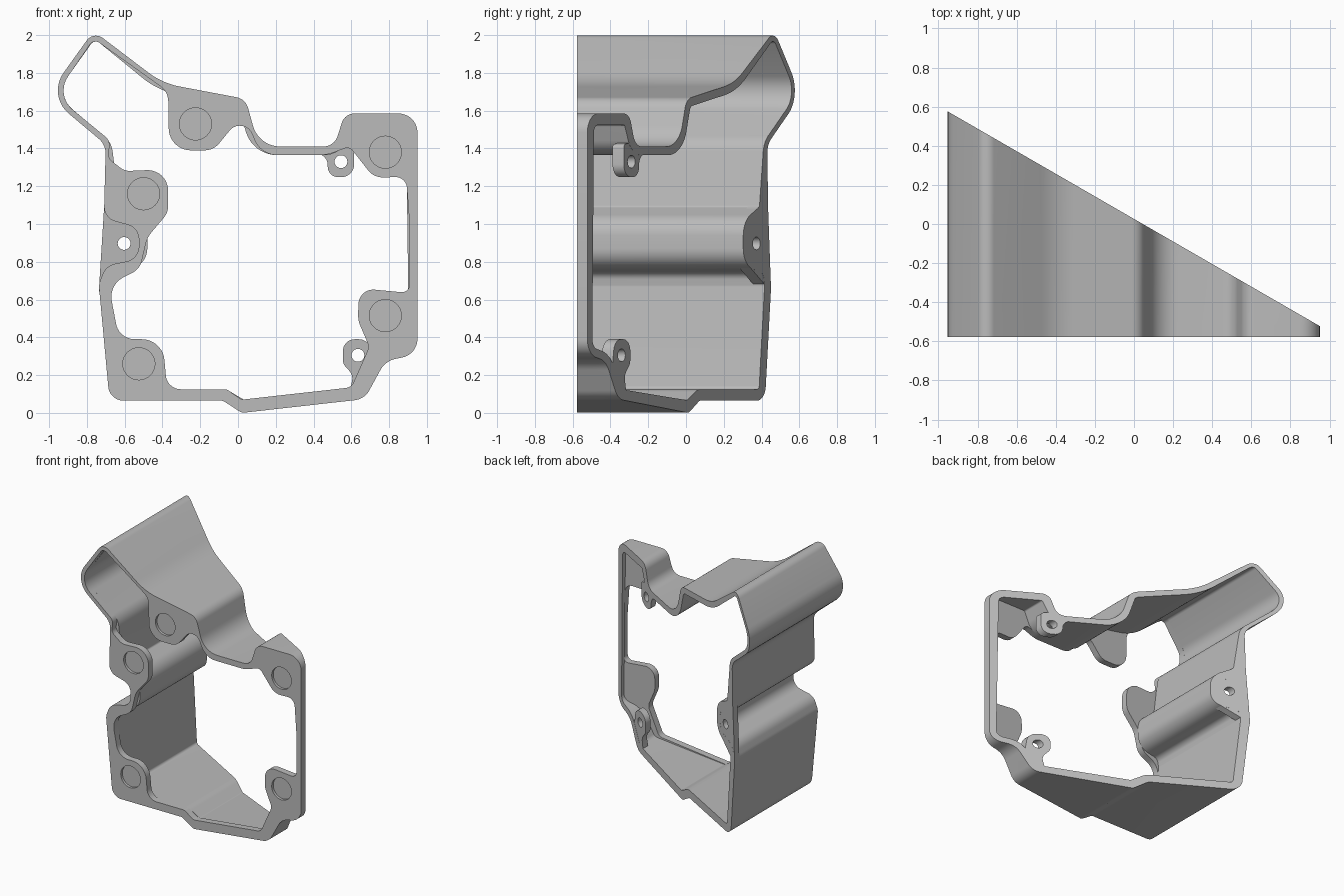
import bpy, bmesh
from math import atan2, tan, pi, cos, sin
from mathutils import Vector, Matrix

if "Cube" in bpy.data.objects:
    bpy.data.objects.remove(bpy.data.objects["Cube"])

FRONT, FLANGE_BACK, TAB_THICK = -0.577, -0.525, 0.06

grey = bpy.data.materials.new("light_grey")
grey.use_nodes = True
grey.diffuse_color = (0.5, 0.5, 0.5, 1)
grey.node_tree.nodes["Principled BSDF"].inputs["Base Color"].default_value = (0.5, 0.5, 0.5, 1)


def slant(x):
    """Depth of the sloping rear plane."""
    return 0.026 - 0.577 * x


def turn_angle(d, e):
    return atan2(d.x * e.y - d.y * e.x, d.dot(e))


def corners(pts):
    """Yield each corner with its unit edge directions and its reach."""
    v = [Vector(p[:2]) for p in pts]
    for i, p in enumerate(v):
        d, e = p - v[i - 1], v[(i + 1) % len(v)] - p
        yield p, d.normalized(), e.normalized(), 0.49 * min(d.length, e.length)


def rounded(pts, steps=10):
    """Polygon of (x, z, radius) corners with true arc fillets."""
    out = []
    for (p, d, e, reach), q in zip(corners(pts), pts):
        turn = turn_angle(d, e)
        if q[2] <= 0 or abs(turn) < 0.02:
            out.append(p)
            continue
        half = tan(abs(turn) / 2)
        length = min(q[2] * half, reach)
        side = 1 if turn > 0 else -1
        start = p - d * length
        centre = start + Vector((-d.y, d.x)) * side * length / half
        out += [centre + Matrix.Rotation(turn * k / steps, 2) @ (start - centre)
                for k in range(steps + 1)]
    return out


def inset(pts):
    """Offset a clockwise polygon inward by each corner's wall thickness."""
    out = []
    for (p, d, e, _), (_, _, r, t) in zip(corners(pts), pts):
        n, m = Vector((d.y, -d.x)), Vector((e.y, -e.x))
        q = p + (n + m) * t / (1 + n.dot(m))
        grow = t if turn_angle(d, e) > 0 else -t
        out.append((q.x, q.y, max(r + grow, 0.015)))
    return out


def circle(x, z, r, n=40):
    return [Vector((x + r * cos(2 * pi * k / n), z + r * sin(2 * pi * k / n))) for k in range(n)]


def prism(name, loops, front, back):
    """Fill the loops (later ones are holes) and extrude between two depth rules."""
    curve = bpy.data.curves.new(name, 'CURVE')
    curve.dimensions, curve.fill_mode, curve.extrude = '2D', 'BOTH', 1
    for loop in loops:
        s = curve.splines.new('POLY')
        s.points.add(len(loop) - 1)
        for pt, co in zip(s.points, loop):
            pt.co = (co.x, co.y, 0, 1)
        s.use_cyclic_u = True
    temp = bpy.data.objects.new(name + "_outline", curve)
    bpy.context.collection.objects.link(temp)
    deps = bpy.context.evaluated_depsgraph_get()
    mesh = bpy.data.meshes.new_from_object(temp.evaluated_get(deps))
    bpy.data.objects.remove(temp)
    bm = bmesh.new()
    bm.from_mesh(mesh)
    bmesh.ops.remove_doubles(bm, verts=bm.verts, dist=0.0002)
    for v in bm.verts:
        x, z, end = v.co
        v.co = (x, front(x) if end > 0 else back(x), z)
    bmesh.ops.recalc_face_normals(bm, faces=bm.faces)
    bm.to_mesh(mesh)
    bm.free()
    mesh.materials.clear()
    mesh.materials.append(grey)
    obj = bpy.data.objects.new(name, mesh)
    bpy.context.collection.objects.link(obj)
    bpy.ops.object.select_all(action='DESELECT')
    obj.select_set(True)
    bpy.context.view_layer.objects.active = obj
    bpy.ops.object.shade_smooth_by_angle(angle=0.6)
    return obj


# Outer outline, clockwise: x, z, corner radius, wall thickness
outer = [
    (-.765, 2.022, .06, .03), (-.4, 1.745, .4, .045), (.04, 1.662, .08, .045),
    (.11, 1.41, .15, .045), (.51, 1.41, .08, .045), (.565, 1.585, .07, .06),
    (.95, 1.585, .1, .06), (.95, .31, .1, .045), (.78, .275, .12, .045),
    (.67, .073, .1, .055), (.02, 0, .04, .065), (-.08, .065, .04, .06),
    (-.68, .065, .08, .06), (-.737, .68, .1, .06),
    # screw groove on the side wall
    (-.7, .78, .1, .045), (-.525, .815, .08, .045), (-.525, .98, .08, .045),
    (-.71, 1.03, .08, .08),
    (-.7, 1.42, .1, .03), (-1.01, 1.68, .16, .03)]

# Front opening, with mounting pads reaching inward
opening = [
    (-.763, 1.98, .035), (-.37, 1.7, .1), (-.365, 1.39, .135), (-.13, 1.39, .1),
    (.03, 1.585, .07), (.12, 1.365, .13), (.47, 1.365, .2), (.59, 1.41, .04),
    (.72, 1.245, .1), (.89, 1.25, .06), (.908, 1, .3), (.908, .635, .04),
    (.64, .66, .13), (.635, .49, .15), (.695, .35, .06), (.6, .135, .05),
    (.02, .07, .04), (-.06, .125, .04), (-.375, .125, .08), (-.4, .39, .12),
    (-.63, .39, .1), (-.685, .68, .12), (-.52, .76, .1), (-.48, .93, .15),
    (-.37, 1.06, .1), (-.37, 1.29, .13), (-.6, 1.28, .08), (-.69, 1.35, .05),
    (-.675, 1.44, .06), (-.968, 1.682, .13)]

pads = [(-.225, 1.53), (-.5, 1.16), (.78, 1.38), (.78, .515), (-.525, .26)]
outline = rounded(outer)

# Front flange with round recesses
prism("front_flange", [outline, rounded(opening)] + [circle(x, z, .085) for x, z in pads],
      lambda x: FRONT, lambda x: FLANGE_BACK)
for i, (x, z) in enumerate(pads):
    prism("recess_floor_%d" % (i + 1), [circle(x, z, .085)],
          lambda x: FRONT + 0.02, lambda x: FLANGE_BACK)

# Long wall running back to the sloping plane
prism("housing_wall", [outline, rounded(inset(outer))], lambda x: FLANGE_BACK, slant)

# Screw tabs along the sloping rear edge: name, hole centre, outline
tabs = [
    ("side_screw_tab", (-.603, .897),
     [(-.737, .64, 0), (-.5, .8, .06), (-.5, 1, .06), (-.705, 1.15, 0)]),
    ("upper_screw_tab", (.545, 1.33),
     [(.36, 1.385, 0), (.475, 1.36, .06), (.475, 1.248, .07), (.615, 1.248, .07),
      (.615, 1.42, .02), (.56, 1.43, 0), (.48, 1.395, 0)]),
    ("lower_screw_tab", (.635, .305),
     [(.59, .1, 0), (.61, .2, .06), (.555, .26, .06), (.555, .39, .075),
      (.7, .39, .07), (.72, .24, 0), (.66, .12, 0)])]
for name, (x, z), shape in tabs:
    prism(name, [rounded(shape), circle(x, z, .034, 24)],
          lambda x: slant(x) - TAB_THICK, lambda x: slant(x) - 0.0005)
